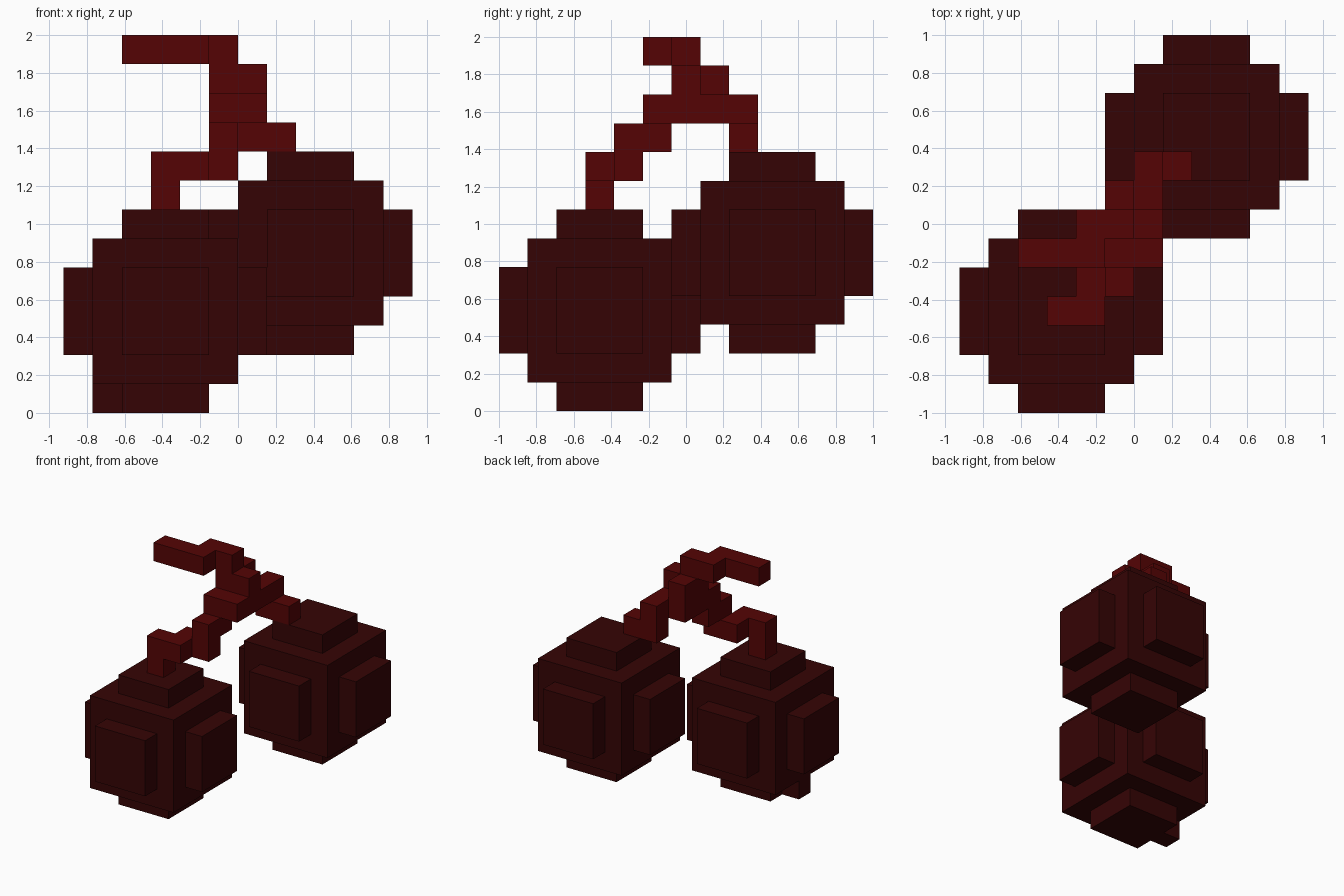
import bpy, bmesh, math
from mathutils import Vector

default = bpy.data.objects.get("Cube")
if default:
    bpy.data.objects.remove(default, do_unlink=True)

U = 2 / 13                              # edge length of one block
ORIGIN = Vector((-6 * U, -1.0, 0.0))    # corner of the block grid


def material(name, rgb):
    m = bpy.data.materials.new(name)
    m.use_nodes = True
    color = (*rgb, 1.0)
    m.diffuse_color = color
    bsdf = next(n for n in m.node_tree.nodes if n.type == 'BSDF_PRINCIPLED')
    bsdf.inputs["Base Color"].default_value = color
    bsdf.inputs["Roughness"].default_value = 0.8
    return m


def finish(name, bm, mat):
    """Scale grid units to the scene and store the mesh as an object."""
    for v in bm.verts:
        v.co = v.co * U + ORIGIN
    mesh = bpy.data.meshes.new(name)
    bm.to_mesh(mesh)
    bm.free()
    mesh.materials.append(mat)
    obj = bpy.data.objects.new(name, mesh)
    bpy.context.collection.objects.link(obj)
    return obj


def fruit(name, center, mat):
    """A 5-block cube with a raised 3-block plate on each side."""
    bm = bmesh.new()
    bmesh.ops.create_cube(bm, size=5)
    bm.normal_update()
    sides = bm.faces[:]
    bmesh.ops.inset_individual(bm, faces=sides, thickness=1,
                               use_even_offset=True)
    plates = bmesh.ops.extrude_discrete_faces(bm, faces=sides)["faces"]
    bm.normal_update()
    for f in plates:
        bmesh.ops.translate(bm, verts=f.verts[:], vec=f.normal.copy())
    bmesh.ops.translate(bm, verts=bm.verts[:], vec=center)
    return finish(name, bm, mat)


def blocks(name, cells, mat):
    """A skin around a set of unit grid cells, without inner walls."""
    cells = set(cells)
    bm = bmesh.new()
    for cell in cells:
        mid = Vector(cell) + Vector((0.5, 0.5, 0.5))
        for axis in range(3):
            for sign in (-1, 1):
                n = Vector((0, 0, 0))
                n[axis] = sign
                if tuple(int(c + d) for c, d in zip(cell, n)) in cells:
                    continue
                a = Vector((0, 0, 0))
                a[(axis + 1) % 3] = 0.5
                b = n.cross(a)
                face_mid = mid + n * 0.5
                bm.faces.new([bm.verts.new(face_mid + p)
                              for p in (a + b, b - a, -a - b, a - b)])
    bmesh.ops.remove_doubles(bm, verts=bm.verts[:], dist=0.01)
    bmesh.ops.dissolve_limit(bm, angle_limit=math.radians(1),
                             verts=bm.verts[:], edges=bm.edges[:])
    return finish(name, bm, mat)


dark_red = material("dark cherry red", (0.0360, 0.0012, 0.0014))
stem_red = material("stem red", (0.0900, 0.0012, 0.0014))

# Two fruits, the front one with a small nub underneath
fruit("front_fruit", (3.5, 3.5, 3.5), dark_red)
fruit("back_fruit", (8.5, 9.5, 5.5), dark_red)
blocks("front_fruit_nub", [(1, 3, 0)], dark_red)

# Top of the stem with its bent tip
tip = [(x, 5, 12) for x in (2, 3, 4)] + [(4, 6, 12), (5, 6, 12)]
# Fork where the two branches meet
fork = [(5, 6, 11), (6, 6, 11), (5, 7, 11)]
fork += [(x, y, 10) for x in (5, 6) for y in (5, 6, 7)]
# Branches down to each fruit
front_branch = [(5, 5, 9), (5, 4, 9), (5, 4, 8), (4, 4, 8),
                (4, 3, 8), (3, 3, 8), (3, 3, 7)]
back_branch = [(6, 8, 10), (6, 8, 9), (7, 8, 9)]
blocks("stem", tip + fork + front_branch + back_branch, stem_red)
